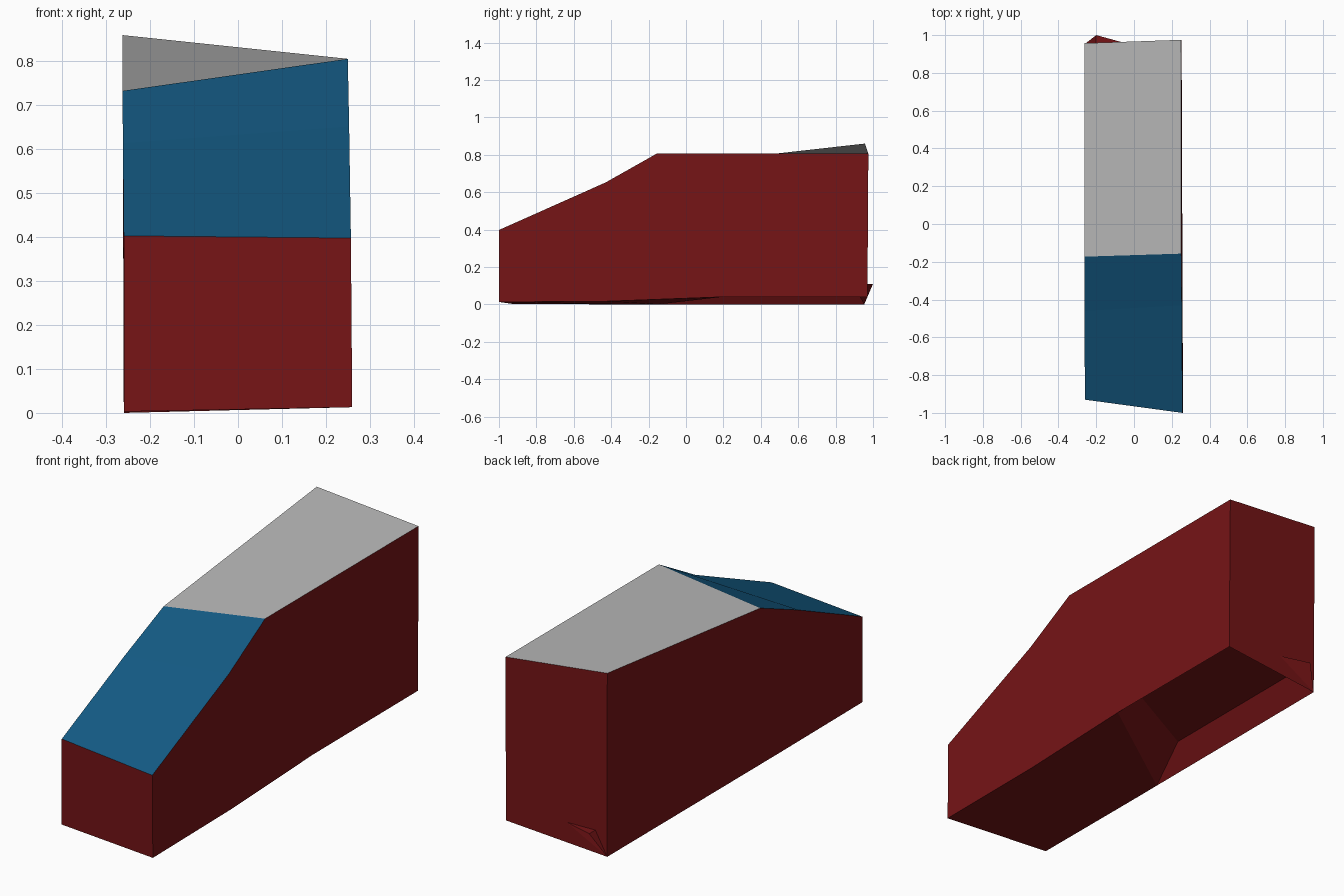
import bpy
import bmesh

cube = bpy.data.objects.get("Cube")
if cube:
    bpy.data.objects.remove(cube, do_unlink=True)


def material(name, rgb):
    mat = bpy.data.materials.new(name)
    mat.use_nodes = True
    color = (*rgb, 1.0)
    mat.diffuse_color = color
    mat.node_tree.nodes["Principled BSDF"].inputs["Base Color"].default_value = color
    return mat


def part(name, mat, faces):
    """Flat-shaded object from lists of corner points, welded at shared corners."""
    bm = bmesh.new()
    for corners in faces:
        bm.faces.new([bm.verts.new(c) for c in corners])
    bmesh.ops.remove_doubles(bm, verts=bm.verts[:], dist=0.0005)
    mesh = bpy.data.meshes.new(name)
    bm.to_mesh(mesh)
    bm.free()
    mesh.materials.append(mat)
    obj = bpy.data.objects.new(name, mesh)
    bpy.context.collection.objects.link(obj)
    return obj


red = material("dark red", (0.18, 0.007, 0.008))
blue = material("deep blue", (0.007, 0.105, 0.235))
grey = material("light grey", (0.49, 0.49, 0.49))

# Side outlines: along the bottom, up the back, over the roof, down the hood
FRONT_BOTTOM, KINK, RECESS, BACK_BOTTOM, ROOF_BACK, ROOF_FRONT, HOOD, FRONT_TOP = range(8)
left = [(0.26, -1.0, 0.013), (0.257, -0.42, 0.017), (0.255, 0.19, 0.04), (0.252, 0.97, 0.04),
        (0.25, 0.975, 0.806), (0.25, -0.157, 0.806), (0.253, -0.43, 0.652), (0.257, -1.0, 0.398)]
right = [(-0.26, -0.93, 0.003), (-0.26, -0.33, 0.0), (-0.26, -0.15, 0.0), (-0.26, 0.953, 0.0),
         (-0.263, 0.957, 0.86), (-0.263, -0.173, 0.733), (-0.262, -0.46, 0.614), (-0.26, -0.93, 0.403)]


def strip(i):
    """Panel joining the two side outlines along segment i."""
    j = (i + 1) % len(left)
    return [left[i], right[i], right[j], left[j]]


# Body shell: sides, nose, tail and front floor
shell = [left, right[::-1]]
shell += [strip(i) for i in (FRONT_BOTTOM, KINK, BACK_BOTTOM, FRONT_TOP)]
part("body", red, shell)

# Skewed recess under the rear half; one corner pokes through the tail
rim = strip(RECESS)
inner = [(0.2, 0.28, 0.11), (-0.2, 0.07, 0.11), (-0.2, 1.0, 0.11), (0.2, 0.89, 0.11)]
recess = [inner]
for i in range(4):
    j = (i + 1) % 4
    recess.append([rim[i], rim[j], inner[j], inner[i]])
part("underside_recess", red, recess)

# Sloping hood and flat twisted roof
part("hood", blue, [strip(ROOF_FRONT), strip(HOOD)])
part("roof", grey, [strip(ROOF_BACK)])
